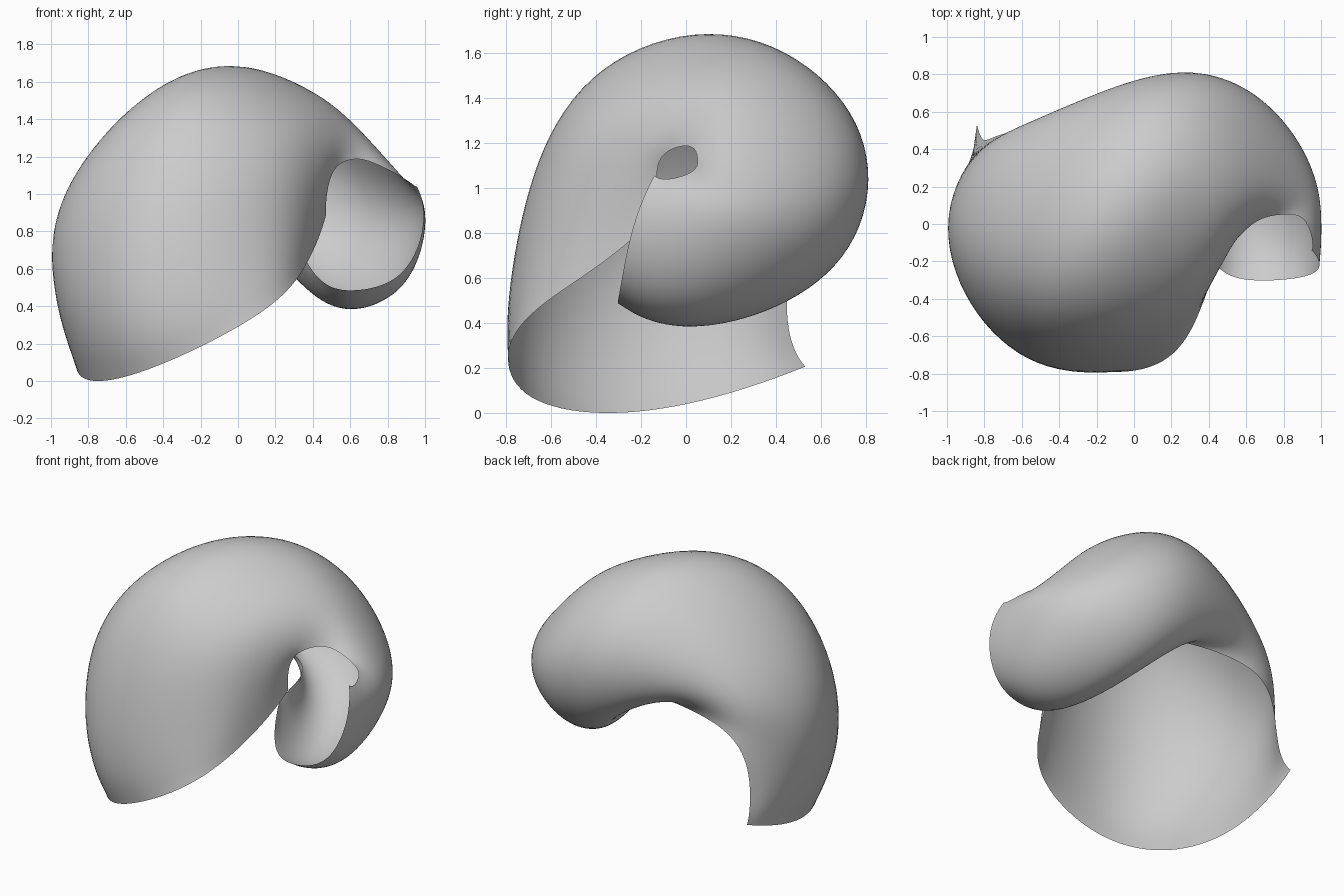
import bpy, bmesh
from mathutils import Vector

if "Cube" in bpy.data.objects:
    bpy.data.objects.remove(bpy.data.objects["Cube"])

# Cross-sections of the curling sheet, from the small mouth to the wide mouth.
# Each runs from the edge around the eye, over the outside, to the hollow-side edge.
SECTIONS = [
    [(.95, -.14, 1.05), (.985, -.24, .80), (.86, -.29, .56), (.63, -.30, .48), (.46, -.24, .52), (.34, -.05, .69)],
    [(.95, -.07, 1.035), (.998, .03, .80), (.87, .13, .53), (.60, .16, .39), (.38, .16, .48), (.29, .14, .73)],
    [(.90, .03, 1.07), (.955, .27, .92), (.76, .58, .80), (.41, .70, .69), (.15, .56, .69), (.26, .33, .83)],
    [(.79, .05, 1.13), (.79, .31, 1.17), (.54, .64, 1.24), (.11, .76, 1.27), (-.29, .65, 1.02), (-.14, .46, .87)],
    [(.65, .01, 1.18), (.56, .12, 1.41), (.29, .22, 1.60), (-.20, .23, 1.635), (-.67, .41, 1.16), (-.57, .50, .82)],
    [(.53, -.10, 1.14), (.43, -.23, 1.29), (.11, -.42, 1.395), (-.48, -.42, 1.40), (-.93, -.01, .99), (-.76, .46, .63)],
    [(.48, -.13, 1.02), (.375, -.39, .95), (.08, -.67, .84), (-.54, -.72, .66), (-.965, -.22, .54), (-.81, .455, .38)],
    [(.47, -.12, .88), (.365, -.43, .62), (.12, -.75, .36), (-.42, -.71, .08), (-.80, -.22, .0), (-.84, .53, .20)],
]


def spline(points, steps):
    """Curvature-continuous curve through the points."""
    p = [Vector(q) for q in points]
    n = len(p)
    m = [(p[min(i + 1, n - 1)] - p[max(i - 1, 0)]) / 2 for i in range(n)]
    for _ in range(40):  # settle the tangents
        for i in range(1, n - 1):
            m[i] = (3 * (p[i + 1] - p[i - 1]) - m[i - 1] - m[i + 1]) / 4
        m[0] = 2 * (p[1] - p[0]) - m[1]
        m[-1] = 2 * (p[-1] - p[-2]) - m[-2]
    out = []
    for i in range(n - 1):
        for k in range(steps):
            t = k / steps
            out.append(p[i] * (2 * t**3 - 3 * t**2 + 1) + m[i] * (t**3 - 2 * t**2 + t)
                       + p[i + 1] * (3 * t**2 - 2 * t**3) + m[i + 1] * (t**3 - t**2))
    return out + [p[-1]]


# Loft the sections into a dense grid
rows = [spline(s, 12) for s in SECTIONS]
columns = [spline(c, 12) for c in zip(*rows)]

bm = bmesh.new()
grid = [[bm.verts.new(v) for v in col] for col in columns]
for a, b in zip(grid, grid[1:]):
    for j in range(len(a) - 1):
        bm.faces.new((a[j], a[j + 1], b[j + 1], b[j]))

# Lightly relax the inside of the sheet, leaving its rim fixed
inner = [v for v in bm.verts if not v.is_boundary]
for _ in range(6):
    bmesh.ops.smooth_vert(bm, verts=inner, factor=.5,
                          use_axis_x=True, use_axis_y=True, use_axis_z=True)
bmesh.ops.recalc_face_normals(bm, faces=bm.faces)

# Stand it on the ground
low = min(v.co.z for v in bm.verts)
bmesh.ops.translate(bm, verts=bm.verts, vec=(0, 0, -low))

mesh = bpy.data.meshes.new("curled_shell")
bm.to_mesh(mesh)
bm.free()
for poly in mesh.polygons:
    poly.use_smooth = True
shell = bpy.data.objects.new("curled_shell", mesh)
bpy.context.collection.objects.link(shell)
